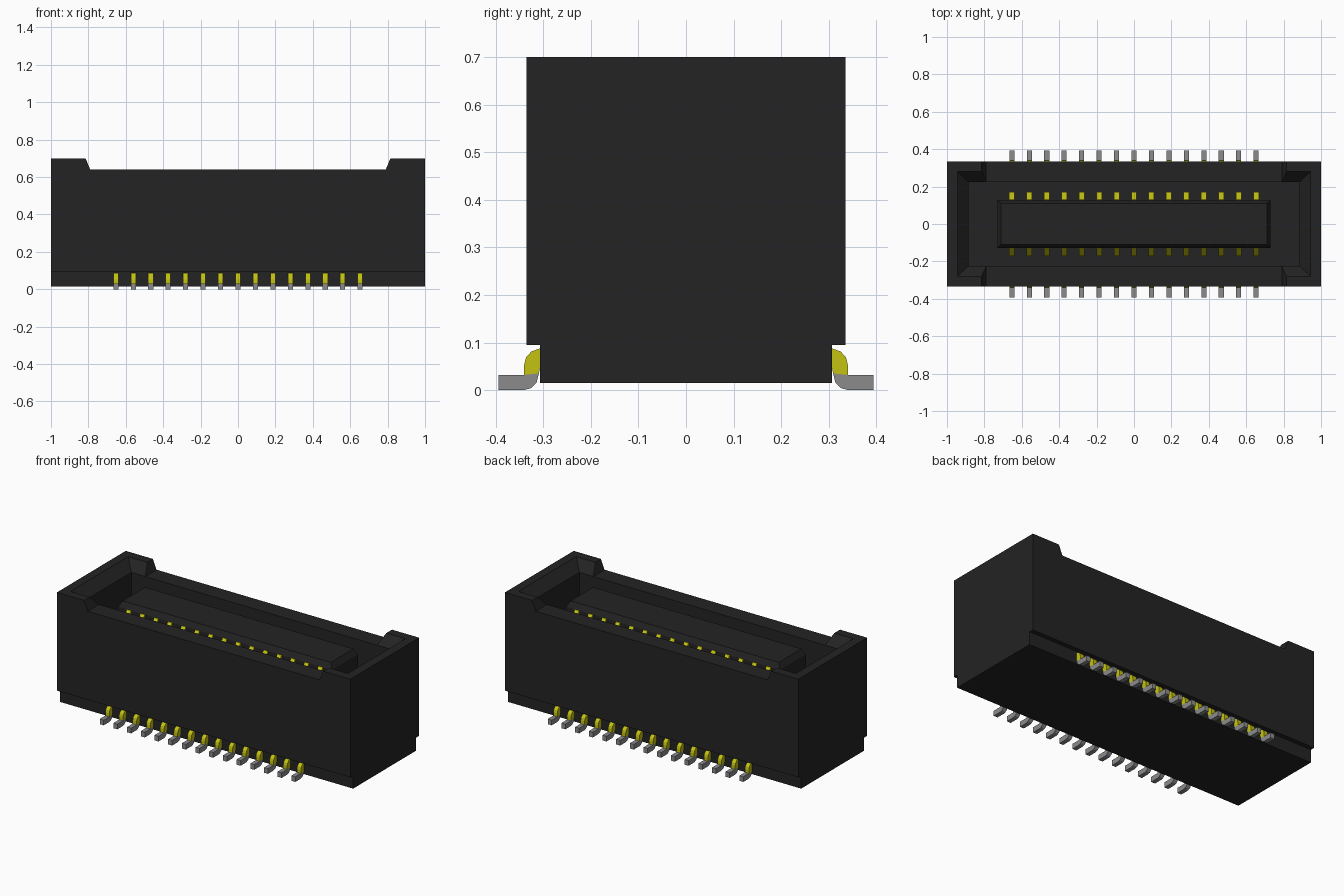
import bpy
import bmesh

cube = bpy.data.objects.get("Cube")
if cube:
    bpy.data.objects.remove(cube, do_unlink=True)


def material(name, r, g, b):
    m = bpy.data.materials.new(name)
    m.use_nodes = True
    m.diffuse_color = (r, g, b, 1)
    m.node_tree.nodes["Principled BSDF"].inputs["Base Color"].default_value = (r, g, b, 1)
    return m


BLACK = material("black plastic", 0.017, 0.017, 0.017)
GOLD = material("gold plating", 0.55, 0.54, 0.006)
GREY = material("tin grey", 0.26, 0.26, 0.26)


def finish(name, bm, mat):
    bmesh.ops.recalc_face_normals(bm, faces=bm.faces)
    mesh = bpy.data.meshes.new(name)
    bm.to_mesh(mesh)
    bm.free()
    obj = bpy.data.objects.new(name, mesh)
    bpy.context.collection.objects.link(obj)
    if mat:
        mesh.materials.append(mat)
    return obj


def loft(bm, rings):
    """Bridge a list of equal-length point rings and cap both ends."""
    loops = [[bm.verts.new(p) for p in ring] for ring in rings]
    n = len(loops[0])
    for a, b in zip(loops, loops[1:]):
        for i in range(n):
            j = (i + 1) % n
            bm.faces.new((a[i], a[j], b[j], b[i]))
    bm.faces.new(loops[0])
    bm.faces.new(loops[-1])


def rect(hx, hy, z):
    return [(-hx, -hy, z), (hx, -hy, z), (hx, hy, z), (-hx, hy, z)]


def rect_loft(name, sizes, mat=None):
    bm = bmesh.new()
    loft(bm, [rect(*s) for s in sizes])
    return finish(name, bm, mat)


def cut(target, cutter):
    mod = target.modifiers.new("cut", "BOOLEAN")
    mod.operation = "DIFFERENCE"
    mod.solver = "EXACT"
    mod.object = cutter
    cutter.hide_render = True
    bpy.context.view_layer.objects.active = target
    bpy.ops.object.modifier_apply(modifier=mod.name)
    bpy.data.objects.remove(cutter, do_unlink=True)


# Housing: stepped side profile run along the full length
BASE_Y, WALL_Y, RIM, STEP = 0.307, 0.335, 0.70, 0.095
half = [(BASE_Y, 0.015), (BASE_Y, STEP), (WALL_Y, STEP), (WALL_Y, RIM)]
profile = half + [(-y, z) for y, z in reversed(half)]
bm = bmesh.new()
loft(bm, [[(x, y, z) for y, z in profile] for x in (-1, 1)])
housing = finish("housing", bm, BLACK)

# Lowered long walls between the raised ends
LEDGE = 0.64
notch = [(-0.79, LEDGE), (0.79, LEDGE), (0.84, 0.76), (-0.84, 0.76)]
bm = bmesh.new()
loft(bm, [[(x, y, z) for x, z in notch] for y in (-0.5, 0.5)])
cut(housing, finish("notch_cutter", bm, None))

# Mating cavity with a funnel lead-in at the ends
FLOOR = 0.2
cut(housing, rect_loft("cavity_cutter", [
    (0.885, 0.225, FLOOR), (0.885, 0.225, LEDGE),
    (0.945, 0.28, RIM), (0.965, 0.298, RIM + 0.02)]))

# Central tongue with a chamfered top
rect_loft("tongue", [(0.73, 0.127, FLOOR - 0.01), (0.73, 0.127, 0.605),
                     (0.71, 0.11, LEDGE)], BLACK)

# Contact rows: one profile repeated along x and mirrored in y
COUNT, PITCH = 15, 0.0933


def pin_rows(name, points, width, mat):
    bm = bmesh.new()
    for i in range(COUNT):
        x = (i - (COUNT - 1) / 2) * PITCH
        for side in (-1, 1):
            loft(bm, [[(x + e * width / 2, side * y, z) for y, z in points]
                      for e in (-1, 1)])
    return finish(name, bm, mat)


pin_rows("inner_contacts", [
    (0.12, FLOOR - 0.01), (0.12, 0.605), (0.13, 0.605),
    (0.172, 0.55), (0.172, FLOOR - 0.01)], 0.029, GOLD)

pin_rows("lead_bends", [
    (0.29, 0.087), (0.309, 0.087), (0.325, 0.081), (0.336, 0.069),
    (0.34, 0.053), (0.34, 0.032), (0.309, 0.035), (0.306, 0.052),
    (0.29, 0.057)], 0.027, GOLD)

pin_rows("lead_feet", [
    (0.309, 0.035), (0.34, 0.032), (0.394, 0.032), (0.394, 0),
    (0.341, 0), (0.326, 0.004), (0.314, 0.015)], 0.027, GREY)
